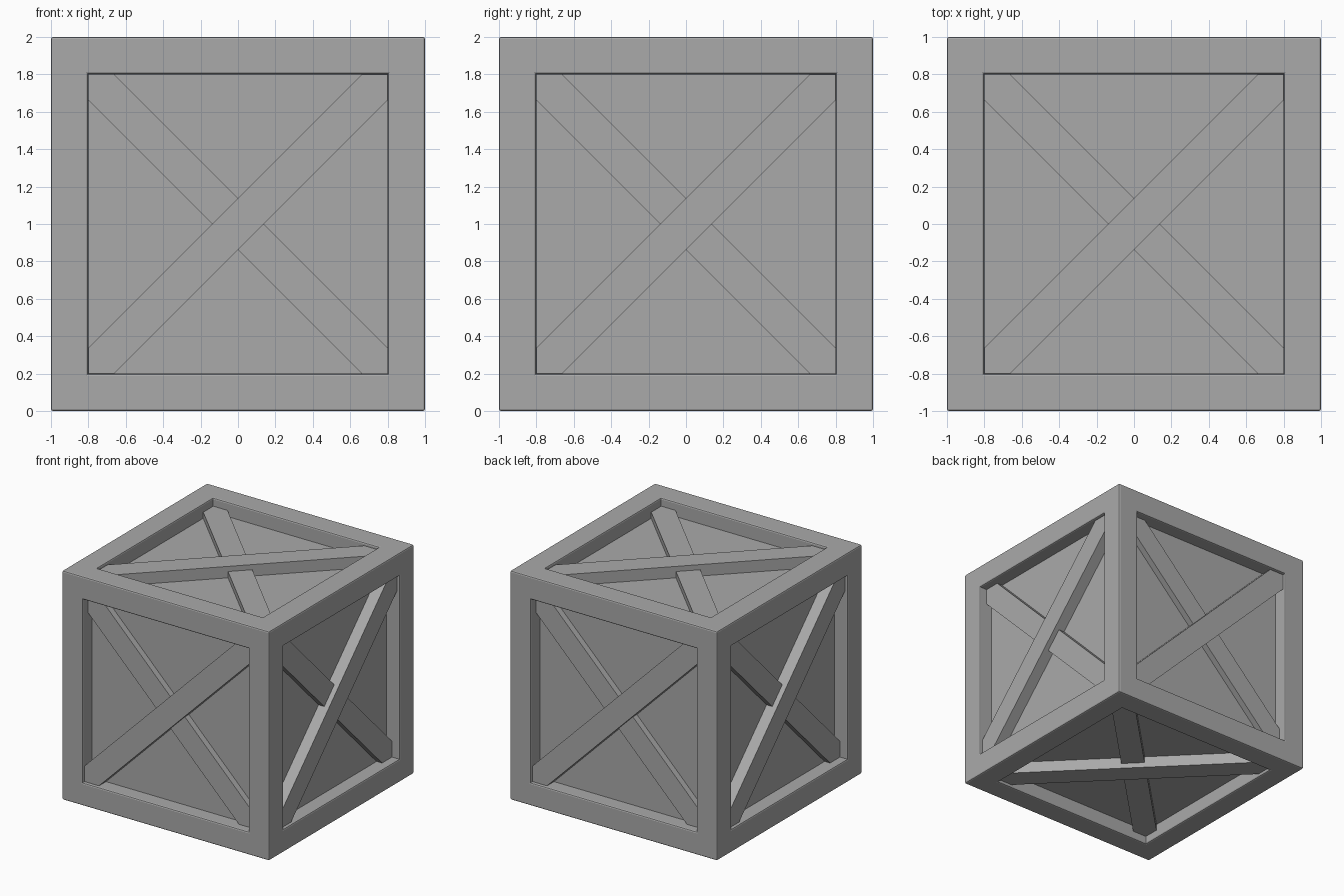
import bpy
import bmesh
from math import pi
from mathutils import Matrix, Vector

if "Cube" in bpy.data.objects:
    bpy.data.objects.remove(bpy.data.objects["Cube"], do_unlink=True)

OPENING = 0.8      # half width of each framed opening
PANEL_DEPTH = 0.125

grey = bpy.data.materials.new("crate grey")
grey.use_nodes = True
colour = (0.4, 0.4, 0.4, 1)
grey.diffuse_color = colour
grey.node_tree.nodes["Principled BSDF"].inputs["Base Color"].default_value = colour


def add_object(name, bm):
    bmesh.ops.recalc_face_normals(bm, faces=bm.faces)
    mesh = bpy.data.meshes.new(name)
    bm.to_mesh(mesh)
    bm.free()
    mesh.materials.append(grey)
    obj = bpy.data.objects.new(name, mesh)
    bpy.context.collection.objects.link(obj)
    return obj


# Box frame with a recessed panel on every side
bm = bmesh.new()
bmesh.ops.create_cube(bm, size=2, matrix=Matrix.Translation((0, 0, 1)))
rim_edges = list(bm.edges)
panels = list(bm.faces)
bmesh.ops.inset_individual(bm, faces=panels, thickness=1 - OPENING,
                           use_even_offset=True)
for panel in panels:
    rim_edges += panel.edges
    normal = panel.normal.copy()
    wall = bmesh.ops.extrude_discrete_faces(bm, faces=[panel])["faces"][0]
    bmesh.ops.translate(bm, verts=wall.verts, vec=-normal * PANEL_DEPTH)
rim_edges = [e for e in rim_edges if e.is_valid]
bmesh.ops.bevel(bm, geom=rim_edges, offset=0.012, segments=2, profile=0.5,
                affect='EDGES')
add_object("crate_frame", bm)


# Diagonal brace with corner-cut ends, lying against the panel
def add_brace(name, turn, flip, depth):
    a, b = OPENING - 0.002, OPENING - 0.14
    outline = [(-a, -a), (-b, -a), (a, b), (a, a), (b, a), (-a, -b)]
    bm = bmesh.new()
    face = bm.faces.new([bm.verts.new((flip * u, depth - 1, v))
                         for u, v in outline])
    side = bmesh.ops.extrude_face_region(bm, geom=[face])["geom"]
    bmesh.ops.translate(bm, verts=[v for v in side if isinstance(v, bmesh.types.BMVert)],
                        vec=Vector((0, PANEL_DEPTH + 0.01 - depth, 0)))
    bm.transform(Matrix.Translation((0, 0, 1)) @ turn)
    add_object(name, bm)


# Turns carry the front side to each of the six sides
sides = {
    "front": Matrix.Identity(4),
    "left": Matrix.Rotation(pi / 2, 4, 'Z'),
    "back": Matrix.Rotation(pi, 4, 'Z'),
    "right": Matrix.Rotation(-pi / 2, 4, 'Z'),
    "top": Matrix.Rotation(-pi / 2, 4, 'X'),
    "bottom": Matrix.Rotation(pi / 2, 4, 'X'),
}
for side_name, turn in sides.items():
    add_brace(side_name + "_upper_brace", turn, 1, 0.025)
    add_brace(side_name + "_lower_brace", turn, -1, 0.07)
